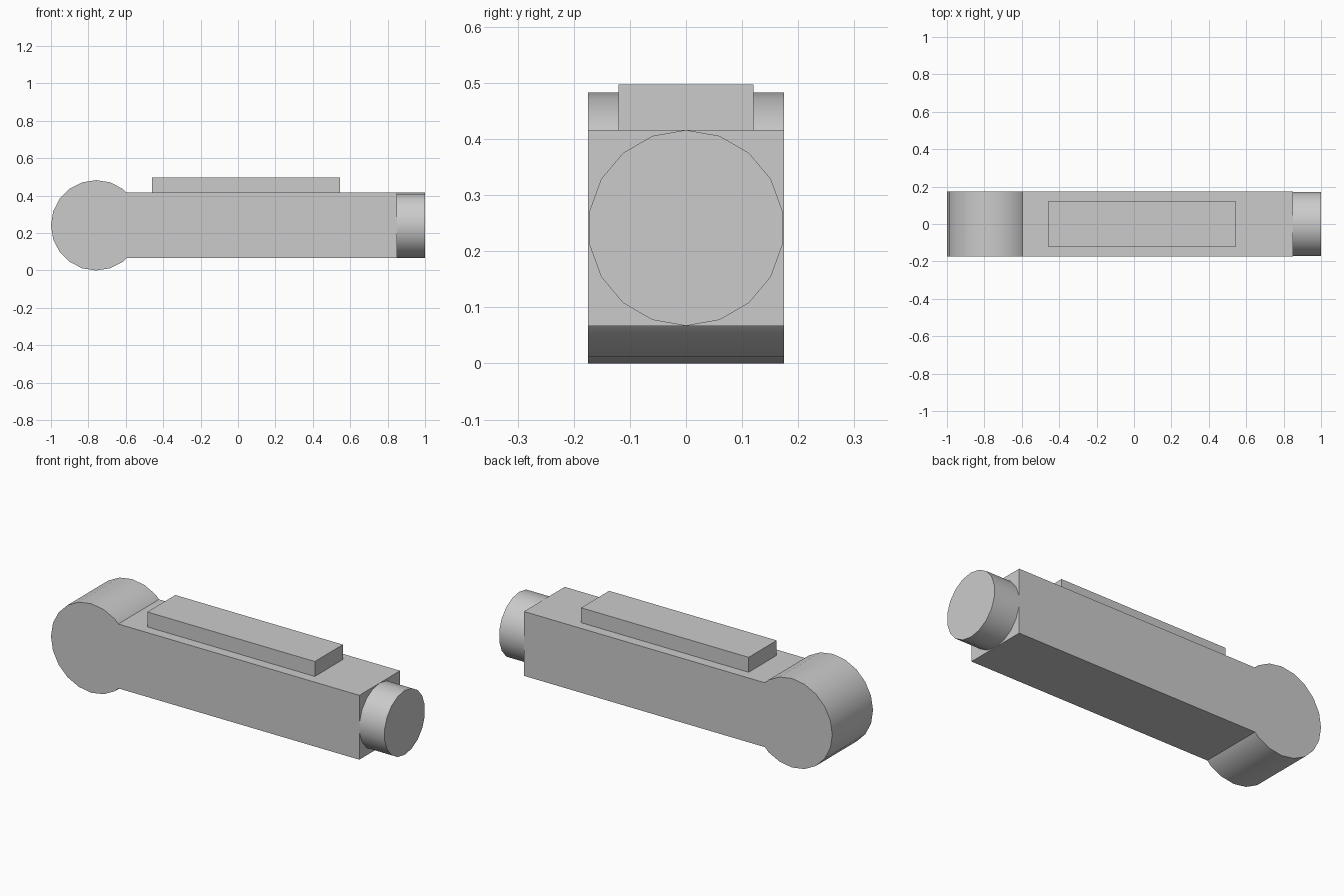
import bpy
import bmesh
from math import sin, cos, pi, radians
from mathutils import Vector

cube = bpy.data.objects.get("Cube")
if cube:
    bpy.data.objects.remove(cube, do_unlink=True)

# Plain grey material
GREY = (0.6, 0.6, 0.6, 1.0)
grey = bpy.data.materials.new("plain grey")
grey.use_nodes = True
grey.diffuse_color = GREY
shader = next(n for n in grey.node_tree.nodes if n.type == "BSDF_PRINCIPLED")
shader.inputs["Base Color"].default_value = GREY


def prism(name, ring, depth):
    """Extrude a closed ring of points along depth, smooth across shallow edges."""
    bm = bmesh.new()
    face = bm.faces.new([bm.verts.new(p) for p in ring])
    extruded = bmesh.ops.extrude_face_region(bm, geom=[face], use_keep_orig=True)
    moved = [g for g in extruded["geom"] if isinstance(g, bmesh.types.BMVert)]
    bmesh.ops.translate(bm, verts=moved, vec=Vector(depth))
    bmesh.ops.recalc_face_normals(bm, faces=bm.faces)
    mesh = bpy.data.meshes.new(name)
    bm.to_mesh(mesh)
    bm.free()
    mesh.materials.append(grey)
    obj = bpy.data.objects.new(name, mesh)
    bpy.context.collection.objects.link(obj)
    bpy.ops.object.select_all(action="DESELECT")
    obj.select_set(True)
    bpy.context.view_layer.objects.active = obj
    bpy.ops.object.shade_smooth_by_angle(angle=radians(30))
    return obj


R = 0.2415          # round end radius
MID = R             # height of the long axis
HALF = 0.1745       # half width and half height of the bar
BAR_END = 0.85
HUB_X = R - 1

# Bar with a round end: one keyhole outline, extruded across the width
neck_x = HUB_X + R * cos(pi / 20) * 2 ** 0.5 - HALF
outline = [(BAR_END, MID + HALF), (neck_x, MID + HALF)]
outline += [(HUB_X + R * cos(radians(a)), MID + R * sin(radians(a)))
            for a in range(54, 307, 18)]
outline += [(neck_x, MID - HALF), (BAR_END, MID - HALF)]
prism("bar_with_round_end", [(x, -HALF, z) for x, z in outline], (0, 2 * HALF, 0))

# Raised plate on top of the bar
top = MID + HALF
prism("top_plate",
      [(x, y, top) for x, y in ((-0.46, -0.12), (0.545, -0.12), (0.545, 0.12), (-0.46, 0.12))],
      (0, 0, 0.497 - top))

# Round plug at the far end, with a corner pointing straight up
SIDES = 18
prism("end_plug",
      [(BAR_END, HALF * sin(2 * pi * i / SIDES), MID + HALF * cos(2 * pi * i / SIDES))
       for i in range(SIDES)],
      (1 - BAR_END, 0, 0))
